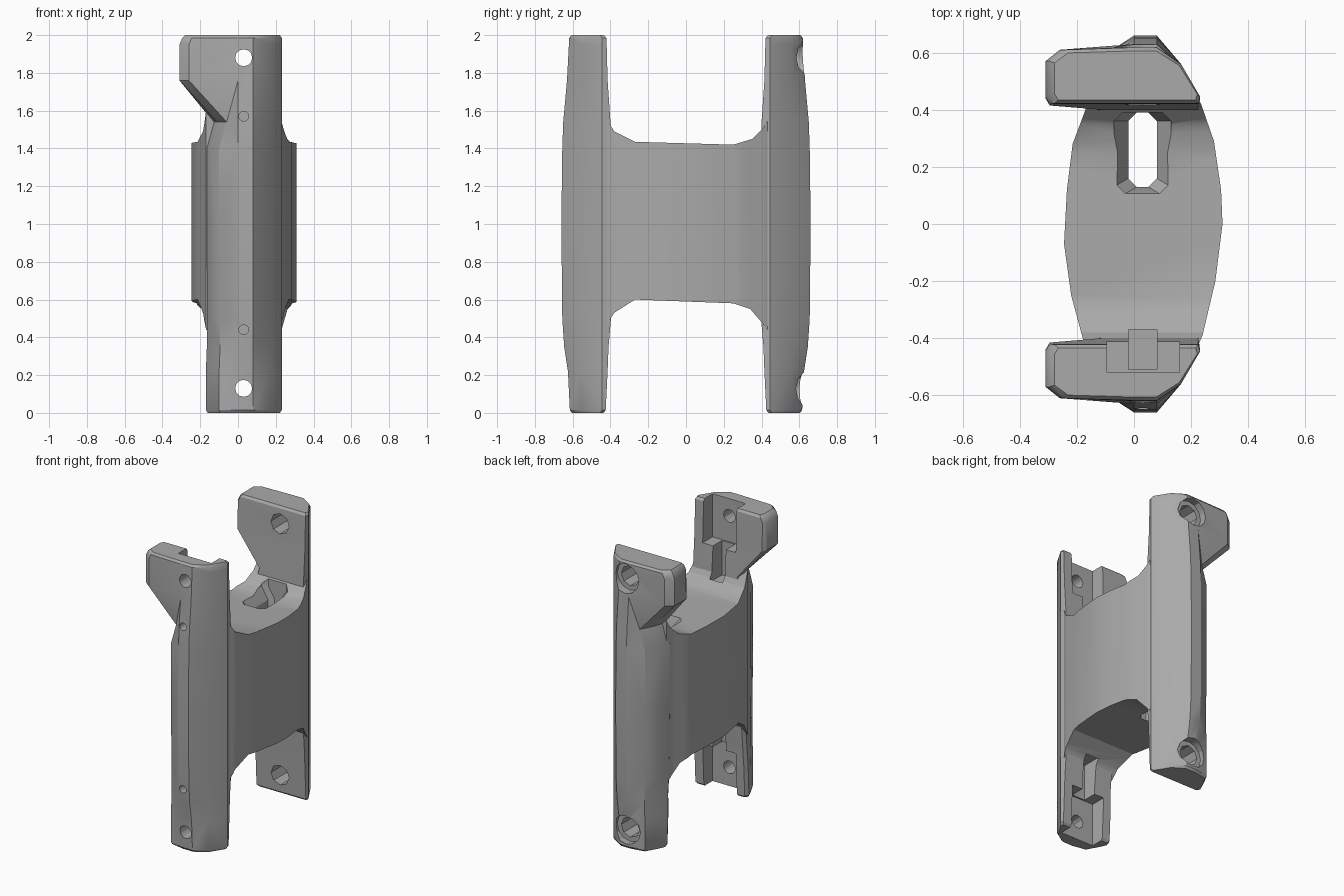
import bpy, bmesh, math

old = bpy.data.objects.get("Cube")
if old:
    bpy.data.objects.remove(old, do_unlink=True)

GREY = (0.4, 0.4, 0.4, 1)
mat = bpy.data.materials.new("metal grey")
mat.use_nodes = True
mat.diffuse_color = GREY
mat.node_tree.nodes["Principled BSDF"].inputs["Base Color"].default_value = GREY


def loft(name, rings):
    bm = bmesh.new()
    loops = [[bm.verts.new(p) for p in ring] for ring in rings]
    n = len(loops[0])
    for a, b in zip(loops, loops[1:]):
        for i in range(n):
            j = (i + 1) % n
            bm.faces.new((a[i], a[j], b[j], b[i]))
    bm.faces.new(loops[0])
    bm.faces.new(loops[-1][::-1])
    bmesh.ops.triangulate(bm, faces=bm.faces[:])
    bmesh.ops.recalc_face_normals(bm, faces=bm.faces[:])
    mesh = bpy.data.meshes.new(name)
    bm.to_mesh(mesh)
    bm.free()
    ob = bpy.data.objects.new(name, mesh)
    bpy.context.collection.objects.link(ob)
    mesh.materials.append(mat)
    return ob


def box(x0, x1, y0, y1, z0, z1):
    plan = [(x0, y0), (x1, y0), (x1, y1), (x0, y1)]
    return loft("cutter", [[(x, y, z) for x, y in plan] for z in (z0, z1)])


def bore(radius, y0, y1, z, sides=12):
    ring = [(0.03 + radius * math.cos(math.tau * i / sides),
             z + radius * math.sin(math.tau * i / sides)) for i in range(sides)]
    return loft("cutter", [[(x, y, h) for x, h in ring] for y in (y0, y1)])


def combine(ob, tool, operation="DIFFERENCE"):
    mod = ob.modifiers.new("shape", "BOOLEAN")
    mod.solver = "EXACT"
    mod.operation = operation
    mod.object = tool
    bpy.context.view_layer.objects.active = ob
    bpy.ops.object.modifier_apply(modifier=mod.name)
    bpy.data.objects.remove(tool, do_unlink=True)


# Rails: cross-sections widening into a wing at the top (height, left, outer, inner)
LEVELS = [(0.015, -0.17, 0.615, 0.425), (0.22, -0.17, 0.625, 0.415),
          (0.35, -0.165, 0.645, 0.41), (0.5, -0.165, 0.655, 0.397),
          (1.0, -0.17, 0.66, 0.395), (1.4, -0.17, 0.655, 0.395),
          (1.54, -0.13, 0.65, 0.40), (1.76, -0.31, 0.63, 0.415),
          (1.95, -0.31, 0.62, 0.42), (1.985, -0.295, 0.618, 0.422)]


def section(z, left, outer, inner):
    if left < -0.2:
        corner = [(left, 0.57), (left + 0.05, 0.61)]
    else:
        corner = [(left + 0.02, 0.5), (left + 0.07, 0.595)]
    pts = [(left + 0.015, inner), (left, inner + 0.025)] + corner
    pts += [(0.0, outer), (0.08, outer), (0.165, 0.56), (0.232, 0.445), (0.225, inner)]
    return [(x, y, z) for x, y in pts]


def end_ring(ring, z):
    return [(0.03 + (x - 0.03) * 0.95, 0.52 + (y - 0.52) * 0.88, z) for x, y, _ in ring]


def rail(name, side):
    rings = [section(*level) for level in LEVELS]
    rings = [end_ring(rings[0], 0)] + rings + [end_ring(rings[-1], 2)]
    return loft(name, [[(x, y * side, z) for x, y, z in ring] for ring in rings])


front_rail = rail("front_rail", -1)
rear_rail = rail("rear_rail", 1)

# Body: side profile with fillets, intersected with the bulging plan outline
profile = [(-0.44, 0.44), (-0.41, 0.48), (-0.38, 0.53), (-0.27, 0.60),
           (0.25, 0.58), (0.34, 0.55), (0.40, 0.48), (0.44, 0.43),
           (0.44, 1.56), (0.41, 1.51), (0.35, 1.45), (0.25, 1.42),
           (-0.27, 1.435), (-0.38, 1.49), (-0.41, 1.54), (-0.44, 1.60)]
body = loft("body", [[(x, y, z) for y, z in profile] for x in (-0.5, 0.5)])
plan = [(-0.14, -0.55), (-0.185, -0.38), (-0.22, -0.25), (-0.245, -0.07),
        (-0.235, 0.12), (-0.215, 0.28), (-0.17, 0.40), (-0.13, 0.55),
        (0.17, 0.55), (0.235, 0.42), (0.28, 0.29), (0.305, 0.12),
        (0.31, 0.0), (0.285, -0.2), (0.24, -0.39), (0.17, -0.55)]
combine(body, loft("cutter", [[(x, y, z) for x, y in plan] for z in (-1, 3)]), "INTERSECT")


# Vertical slot through the body, with a flared mouth
def slot_ring(z, grow):
    w, y0, y1, c = 0.05 + grow, 0.13 - grow * 0.6, 0.39, 0.03
    half = [(w - c, y0), (w, y0 + c), (w, y1 - c), (w - c, y1)]
    return [(0.03 + x, y, z) for x, y in half] + [(0.03 - x, y, z) for x, y in half[::-1]]


rear_slot = [(0.2, 0), (1.36, 0), (1.44, 0.05), (1.8, 0.05)]
combine(body, loft("cutter", [slot_ring(z, g) for z, g in rear_slot]))

# Inner channels of the front rail, wide at the ends and narrow near the body
for z0, z1 in ((1.70, 2.1), (-0.1, 0.30)):
    combine(front_rail, box(-0.095, 0.16, -0.52, -0.3, z0, z1))
for z0, z1 in ((1.46, 1.8), (0.2, 0.55)):
    combine(front_rail, box(-0.02, 0.08, -0.51, -0.3, z0, z1))
    combine(body, box(-0.02, 0.08, -0.7, -0.37, z0, z1))

# Bolt holes in both rails, counterbored at the back, and small pin holes in front
for z in (0.13, 1.88):
    combine(front_rail, bore(0.045, -0.8, -0.3, z))
    combine(rear_rail, bore(0.07, 0.3, 0.8, z, 8))
    combine(rear_rail, bore(0.1, 0.57, 0.8, z))
for z in (0.44, 1.57):
    combine(front_rail, bore(0.026, -0.8, -0.54, z))

# Shading
for ob in (body, front_rail, rear_rail):
    bpy.ops.object.select_all(action="DESELECT")
    ob.select_set(True)
    bpy.context.view_layer.objects.active = ob
    bpy.ops.object.shade_smooth_by_angle(angle=math.radians(30))
